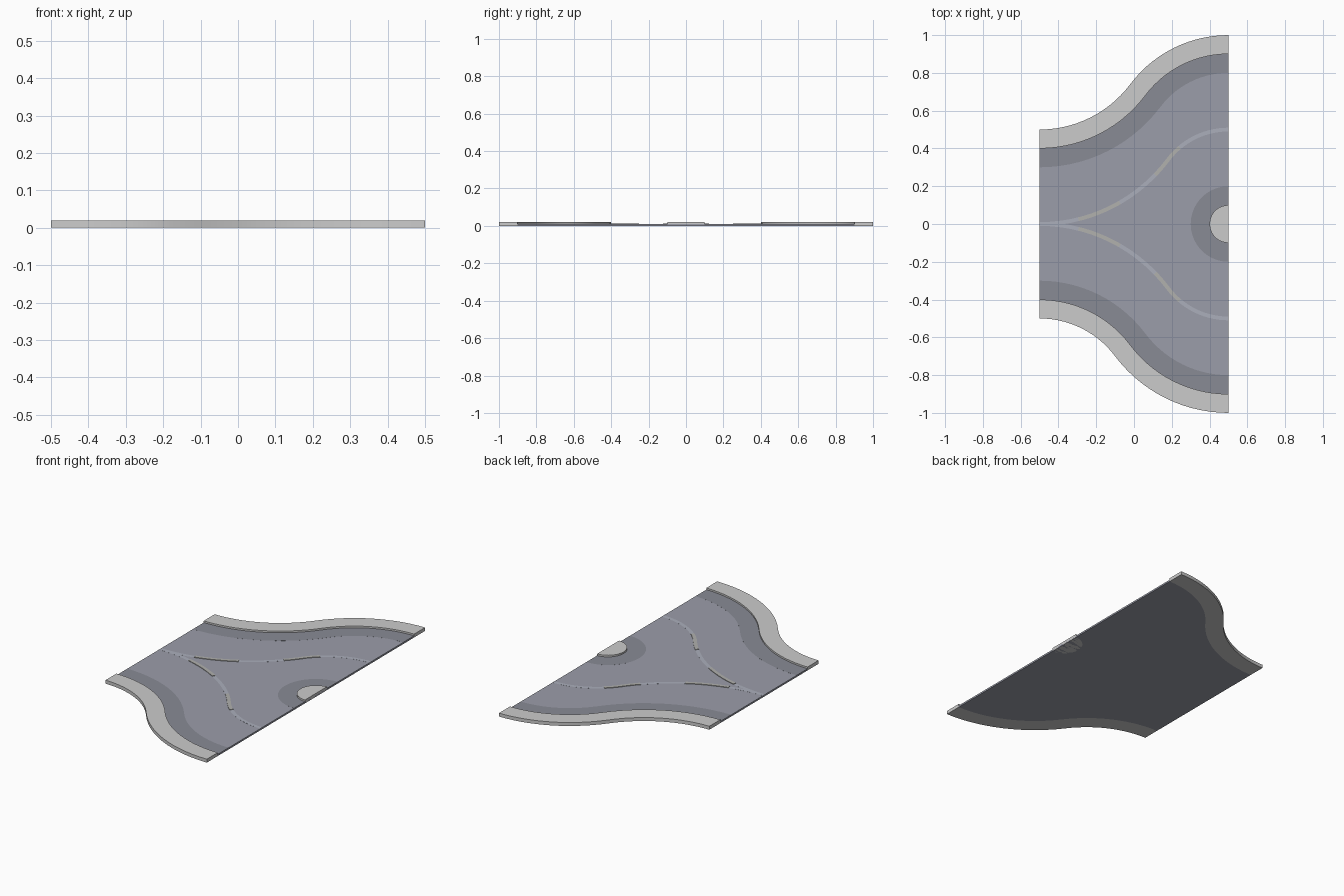
import bpy, bmesh
from math import sin, cos, acos, degrees, radians, pi

if "Cube" in bpy.data.objects:
    bpy.data.objects.remove(bpy.data.objects["Cube"])

A = degrees(acos(0.6))          # turning angle shared by every S curve
ROAD, CURB = 0.01, 0.02


def material(name, rgb):
    m = bpy.data.materials.new(name)
    m.diffuse_color = (*rgb, 1)
    m.use_nodes = True
    m.node_tree.nodes["Principled BSDF"].inputs["Base Color"].default_value = m.diffuse_color
    return m


PAVE = material("pavement", (0.55, 0.55, 0.57))
ASPHALT = material("asphalt", (0.33, 0.34, 0.40))
GUTTER = material("gutter", (0.25, 0.26, 0.30))
PAINT = material("paint", (0.41, 0.43, 0.50))
DASH = material("dash", (0.44, 0.44, 0.42))


def s_curve(r1, y0, side, u0=0, u1=2 * A, n=28):
    """Two tangent arcs from (-0.5, y0) to (0.5, y0 + 0.5), mirrored by side."""
    r2, pts = 1.25 - r1, []
    for i in range(n + 1):
        u = u0 + (u1 - u0) * i / n
        if u <= A:
            a = radians(u)
            x, y = -0.5 + r1 * sin(a), y0 + r1 * (1 - cos(a))
        else:
            a = radians(2 * A - u)
            x, y = 0.5 - r2 * sin(a), y0 + 0.5 - r2 * (1 - cos(a))
        pts.append((x, y * side))
    return pts


def arc(r, n=20):
    """Half circle opening toward +x at the wide end."""
    return [(0.5 - r * sin(pi * i / n), r * cos(pi * i / n)) for i in range(n + 1)]


def strip(name, left, right, z0, z1, mat):
    """Solid band between two matching point rows."""
    bm = bmesh.new()
    rows = [[bm.verts.new((*p, z)) for p, z in ((l, z0), (l, z1), (r, z1), (r, z0))]
            for l, r in zip(left, right)]
    for a, b in zip(rows, rows[1:]):
        for k in range(4):
            j = (k + 1) % 4
            bm.faces.new((a[k], a[j], b[j], b[k]))
    bm.faces.new(rows[0])
    bm.faces.new(rows[-1][::-1])
    bmesh.ops.remove_doubles(bm, verts=bm.verts, dist=1e-6)
    bmesh.ops.recalc_face_normals(bm, faces=bm.faces)
    me = bpy.data.meshes.new(name)
    bm.to_mesh(me)
    bm.free()
    ob = bpy.data.objects.new(name, me)
    bpy.context.collection.objects.link(ob)
    me.materials.append(mat)
    bpy.context.view_layer.objects.active = ob
    bpy.ops.object.select_all(action='DESELECT')
    ob.select_set(True)
    bpy.ops.object.shade_smooth_by_angle(angle=radians(30))
    return ob


# Road bed between the two curbs
strip("road_bed", s_curve(0.7, 0.4, 1), s_curve(0.6, 0.4, -1), 0, ROAD, ASPHALT)

for label, side, r in (("back", 1, 0.6), ("front", -1, 0.5)):
    # Raised sidewalk and the darker gutter band beside it
    outer, inner = s_curve(r, 0.5, side), s_curve(r + 0.1, 0.4, side)
    strip(label + "_sidewalk", outer, inner, 0, CURB, PAVE)
    strip(label + "_gutter", inner, s_curve(r + 0.2, 0.3, side), 0.005, ROAD + 0.0002, GUTTER)

    # Lane line with two raised dashes
    def lane(name, u0, u1, z, mat):
        strip(name, s_curve(0.84, 0.01, side, u0, u1), s_curve(0.86, -0.01, side, u0, u1),
              0.005, z, mat)
    lane(label + "_lane_line", 0, 2 * A, ROAD + 0.0003, PAINT)
    lane(label + "_dash_narrow_end", 14, 30, ROAD + 0.003, DASH)
    lane(label + "_dash_wide_end", 46, 66, ROAD + 0.003, DASH)

# Half-round traffic island with its gutter ring
strip("island_gutter", arc(0.2), arc(0.1), 0.005, ROAD + 0.0002, GUTTER)
flat = [(0.5, y) for _, y in arc(0.1)]
strip("island", arc(0.1), flat, 0, CURB, PAVE)
